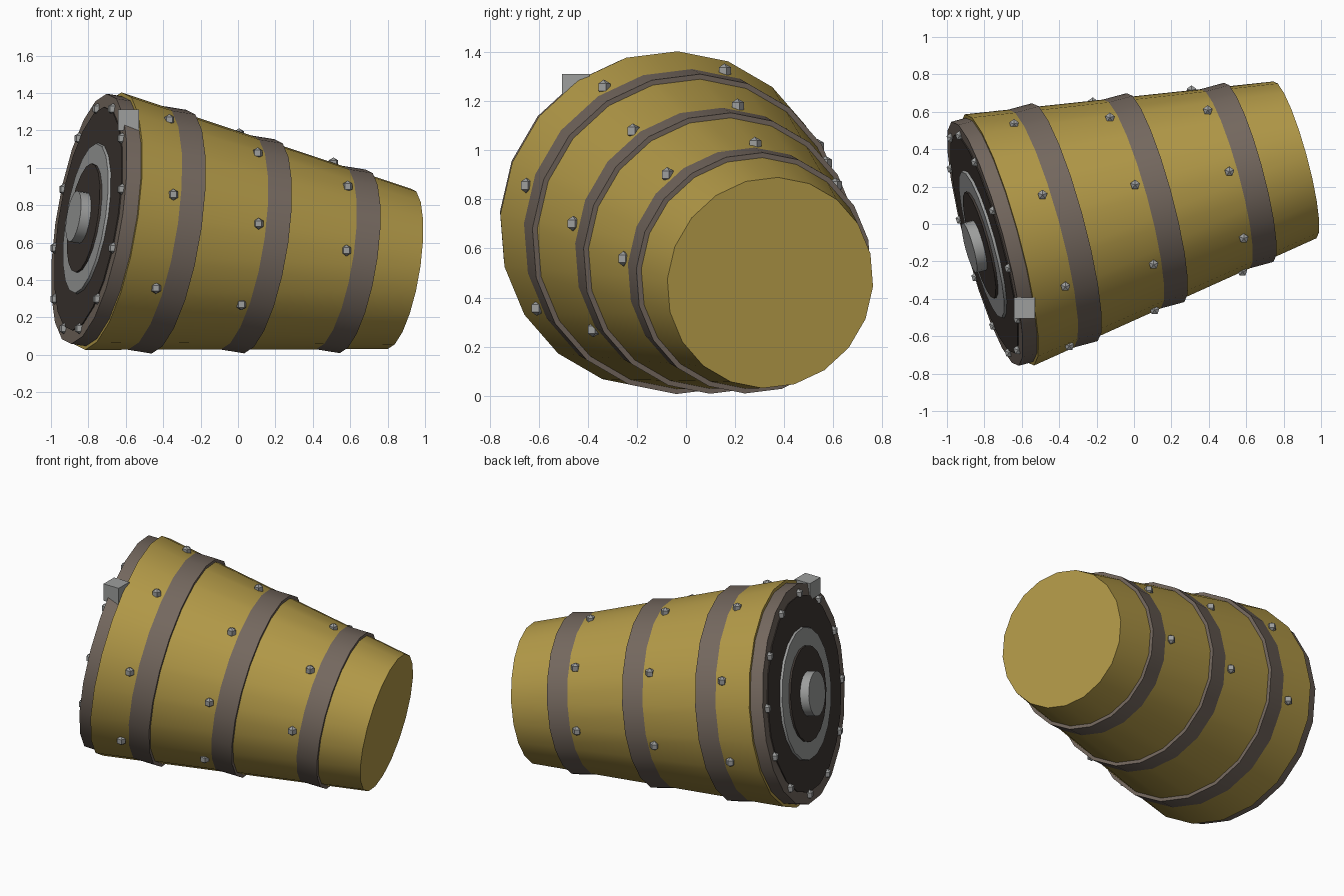
import bpy, bmesh, math
from mathutils import Matrix, Vector

if "Cube" in bpy.data.objects:
    bpy.data.objects.remove(bpy.data.objects["Cube"])

# Axis frame: local z runs from the wide end to the narrow end
WIDE = Vector((-0.72, -0.085, 0.715))
NARROW = Vector((0.86, 0.343, 0.46))
LENGTH = (NARROW - WIDE).length
N = (NARROW - WIDE).normalized()
H = Vector((-N.y, N.x, 0)).normalized()
U = N.cross(H)
FRAME = Matrix((H, U, N)).transposed().to_4x4()
FRAME.translation = WIDE
R_WIDE, R_NARROW = 0.697, 0.435


def material(name, rgb):
    m = bpy.data.materials.new(name)
    m.diffuse_color = (*rgb, 1)
    m.use_nodes = True
    m.node_tree.nodes["Principled BSDF"].inputs["Base Color"].default_value = m.diffuse_color
    return m


GOLD = material("ochre", (0.455, 0.325, 0.065))
BROWN = material("band brown", (0.175, 0.138, 0.113))
DARK = material("dark brown", (0.050, 0.039, 0.033))
GREY = material("metal grey", (0.34, 0.345, 0.34))


def make(name, bm, mat, smooth=False):
    me = bpy.data.meshes.new(name)
    bm.to_mesh(me)
    bm.free()
    me.materials.append(mat)
    ob = bpy.data.objects.new(name, me)
    bpy.context.collection.objects.link(ob)
    if smooth:
        bpy.ops.object.select_all(action='DESELECT')
        ob.select_set(True)
        bpy.context.view_layer.objects.active = ob
        bpy.ops.object.shade_smooth_by_angle(angle=math.radians(30))
    return ob


def drum(name, t0, t1, r0, r1, mat, sides=20):
    """Capped frustum along the axis between distances t0 and t1."""
    bm = bmesh.new()
    bmesh.ops.create_cone(bm, cap_ends=True, segments=sides, radius1=r0,
                          radius2=r1, depth=t1 - t0)
    place = (FRAME @ Matrix.Translation((0, 0, (t0 + t1) / 2))
             @ Matrix.Rotation(math.radians(-2), 4, 'Z'))
    bmesh.ops.transform(bm, matrix=place, verts=bm.verts)
    return make(name, bm, mat, True)


def rivets(name, t, r, angles):
    """Small faceted rivets around the axis, kept upright."""
    bm = bmesh.new()
    for a in angles:
        p = FRAME @ Vector((r * math.cos(a), r * math.sin(a), t))
        bmesh.ops.create_uvsphere(bm, u_segments=5, v_segments=3, radius=0.031,
                                  matrix=Matrix.Translation(p))
    return make(name, bm, GREY)


def cone_radius(t):
    return R_WIDE + (R_NARROW - R_WIDE) * t / LENGTH


# Tapered body
drum("body", 0, LENGTH, R_WIDE, R_NARROW, GOLD)

# Bands, each with rivets that skip the underside
for i, t in enumerate((0.367, 0.875, 1.398)):
    r = cone_radius(t) + 0.021
    drum(f"band_{i + 1}", t - 0.15, t, r, r, BROWN)
    ring = [math.radians(30 + 45 * k) + 0.1 * i for k in range(8)]
    tb = t - 0.178
    rivets(f"band_rivets_{i + 1}", tb, cone_radius(tb),
           [a for a in ring if math.sin(a) > -0.62])

# Wide end: rim, face plate, ring, centre plate and hub
drum("rim", -0.08, 0.01, 0.677, 0.677, BROWN)
drum("face_plate", -0.086, -0.01, 0.605, 0.605, DARK)
drum("face_ring", -0.10, -0.02, 0.405, 0.43, GREY)
drum("centre_plate", -0.112, -0.03, 0.295, 0.295, DARK)
drum("hub", -0.168, -0.04, 0.138, 0.138, GREY)
rivets("rim_rivets", -0.082, 0.615,
       [math.radians(15 + 30 * k) for k in range(12)])

# Square block on the rim
bm = bmesh.new()
bmesh.ops.create_cube(bm, size=0.112,
                      matrix=Matrix.Translation((-0.585, -0.45, 1.255)))
make("rim_block", bm, GREY)
